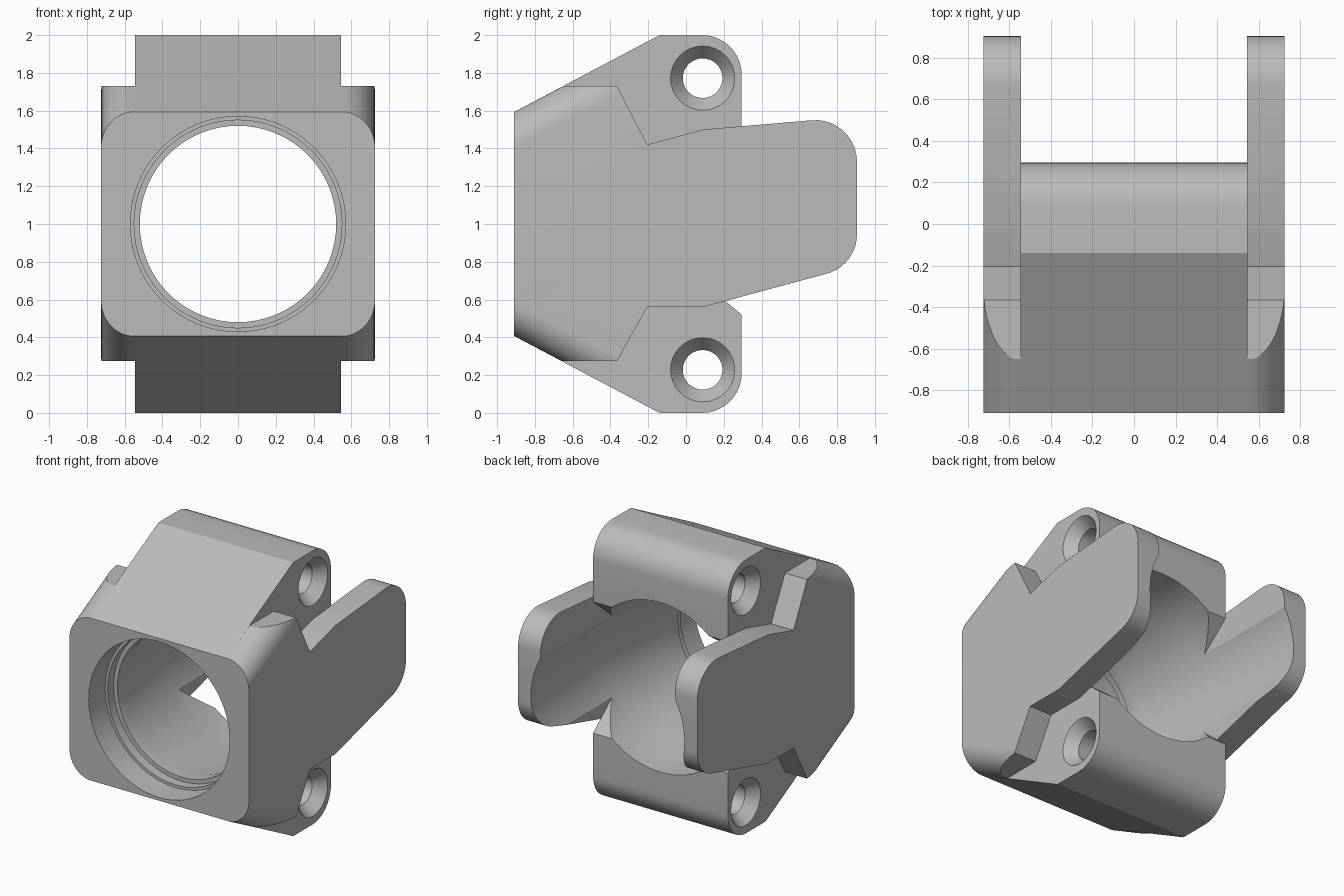
import bpy, bmesh, math

if "Cube" in bpy.data.objects:
    bpy.data.objects.remove(bpy.data.objects["Cube"])

grey = bpy.data.materials.new("satin grey")
grey.diffuse_color = (0.5, 0.5, 0.5, 1)
grey.use_nodes = True
grey.node_tree.nodes["Principled BSDF"].inputs["Base Color"].default_value = grey.diffuse_color


def finish(name, bm):
    bmesh.ops.recalc_face_normals(bm, faces=bm.faces)
    me = bpy.data.meshes.new(name)
    bm.to_mesh(me)
    bm.free()
    me.materials.append(grey)
    ob = bpy.data.objects.new(name, me)
    bpy.context.collection.objects.link(ob)
    return ob


def loft(name, rings, cap=True):
    """Skin a list of equal-length point rings and cap both ends."""
    bm = bmesh.new()
    vs = [[bm.verts.new(p) for p in r] for r in rings]
    n = len(vs[0])
    for a, b in zip(vs, vs[1:]):
        for i in range(n):
            j = (i + 1) % n
            bm.faces.new((a[i], a[j], b[j], b[i]))
    bm.faces.new(vs[0])
    bm.faces.new(vs[-1])
    return finish(name, bm)


def prism(name, outline, x0, x1):
    return loft(name, [[(x, y, z) for y, z in outline] for x in (x0, x1)])


def turned(name, stations, axis, centre=(0, 0), seg=48):
    """Solid of revolution from (position, radius) along x or y."""
    rings = []
    for t, r in stations:
        ring = []
        for i in range(seg):
            a = 2 * math.pi * i / seg
            u, v = centre[0] + r * math.cos(a), centre[1] + r * math.sin(a)
            ring.append((u, t, v) if axis == 'y' else (t, u, v))
        rings.append(ring)
    return loft(name, rings)


def arc(cy, cz, r, a0, a1, n=10):
    return [(cy + r * math.cos(math.radians(a0 + (a1 - a0) * i / n)),
             cz + r * math.sin(math.radians(a0 + (a1 - a0) * i / n))) for i in range(n + 1)]


def boolean(ob, tool, op):
    m = ob.modifiers.new("cut", 'BOOLEAN')
    m.operation, m.solver, m.object = op, 'EXACT', tool
    bpy.context.view_layer.objects.active = ob
    bpy.ops.object.modifier_apply(modifier=m.name)
    bpy.data.objects.remove(tool, do_unlink=True)


# Central block with sloped top and bottom and rounded rear lugs
upper = [(-0.91, 1.593), (-0.14, 2.0)] + arc(0.085, 1.79, 0.21, 90, 0) + \
        [(0.295, 1.48), (0.09, 1.31)]
lower = [(y, 2 - z) for y, z in reversed(upper)]
body = prism("clamp_body", upper + lower, -0.545, 0.545)

# Side plates with notches and long rounded rear ears
plate = [(-0.91, 0.407), (-0.656, 0.275), (-0.365, 0.275), (-0.205, 0.56), (0.09, 0.56)]
plate += arc(0.69, 0.945, 0.215, -75, 0) + arc(0.685, 1.33, 0.22, 0, 95)
plate += [(0.09, 1.50), (-0.205, 1.42), (-0.365, 1.73), (-0.65, 1.73), (-0.91, 1.593)]

# Rounded envelope that widens rearward, used to round the plate corners
SLOPE = 0.407 / 0.77


def envelope(y):
    rise = SLOPE * (y + 0.91) + 0.002
    pts = []
    for sx, sz, a0 in ((1, 1, 0), (-1, 1, 90), (-1, -1, 180), (1, -1, 270)):
        for x, z in arc(0.545 * sx, (0.405 + rise) * sz, 0.18, a0, a0 + 90, 12):
            dz = (z - (0.405 + rise) * sz) * 0.188 / 0.18
            pts.append((x, y, 1 + (0.405 + rise) * sz + dz))
    return pts


for side in (-1, 1):
    p = prism("side_plate", plate, side * 0.543, side * 0.74)
    boolean(p, loft("envelope", [envelope(-1.0), envelope(1.2)]), 'INTERSECT')
    boolean(body, p, 'UNION')

# Stepped front bore flaring into the rear cavity
bore = turned("bore", [(-1.1, 0.57), (-0.72, 0.57), (-0.72, 0.55), (-0.65, 0.55),
                       (-0.65, 0.52), (-0.56, 0.52), (0.0, 0.62), (1.2, 0.62)],
              'y', (0, 1), 64)
boolean(body, bore, 'DIFFERENCE')

# Countersunk cross holes through both lugs
for z in (0.228, 1.772):
    hole = turned("cross_hole", [(-0.60, 0.17), (-0.545, 0.17), (-0.465, 0.105),
                                 (0.465, 0.105), (0.545, 0.17), (0.60, 0.17)],
                  'x', (0.088, z), 32)
    boolean(body, hole, 'DIFFERENCE')

# Smooth curved areas, crisp edges
bpy.ops.object.select_all(action='DESELECT')
body.select_set(True)
bpy.context.view_layer.objects.active = body
bpy.ops.object.shade_smooth_by_angle(angle=math.radians(25))
